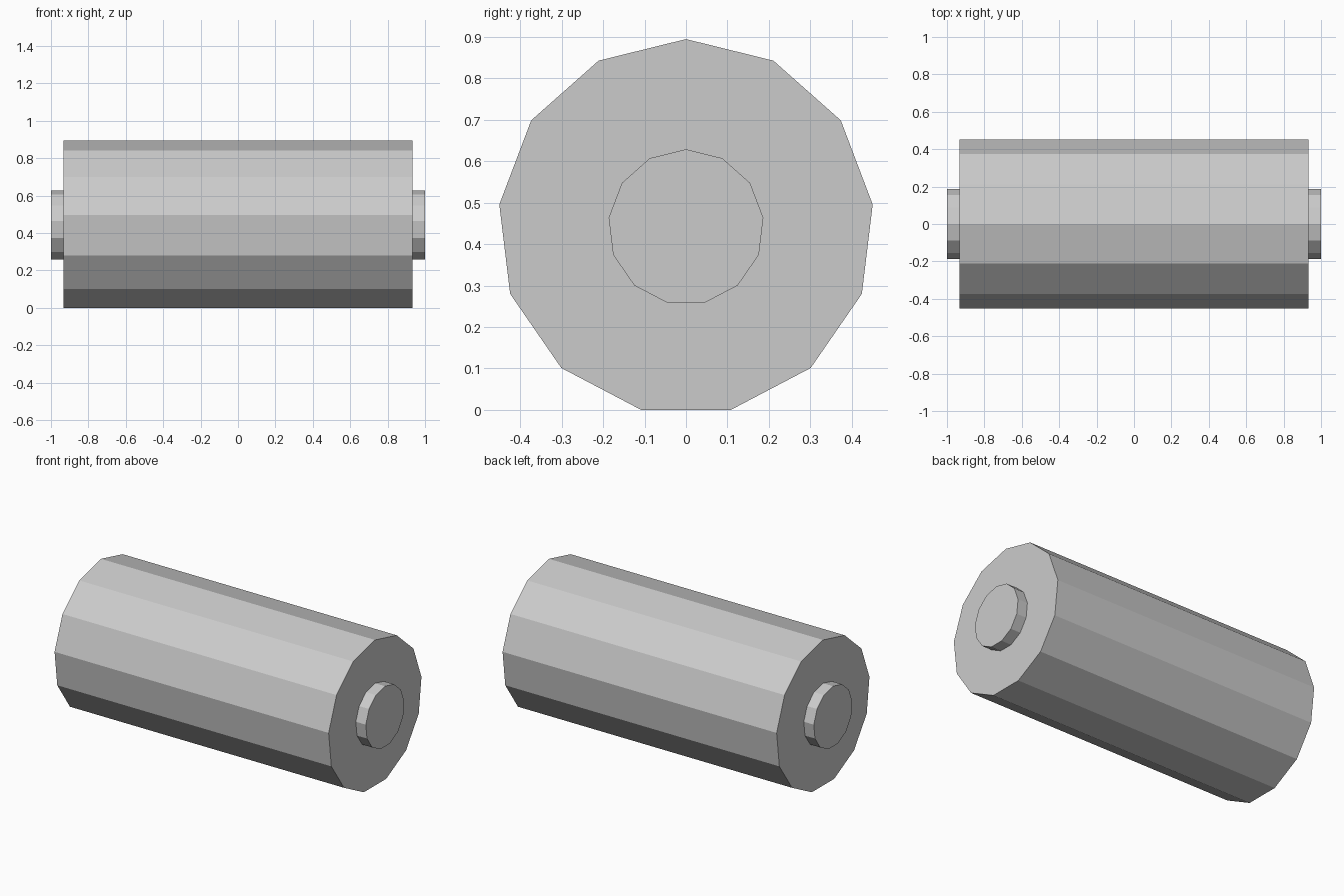
import bpy, math
from math import pi, sin, cos

if "Cube" in bpy.data.objects:
    bpy.data.objects.remove(bpy.data.objects["Cube"])

SIDES = 13
BODY_R = 0.454
AXIS_Z = BODY_R * cos(pi / SIDES)  # flat side rests on the ground


def prism(name, radius, half_length):
    """Flat-shaded prism along x with one edge pointing straight up."""
    ring = [(radius * sin(2 * pi * i / SIDES), radius * cos(2 * pi * i / SIDES))
            for i in range(SIDES)]
    verts = [(x, y, z) for x in (-half_length, half_length) for y, z in ring]
    n = SIDES
    faces = [tuple(range(n)), tuple(range(2 * n - 1, n - 1, -1))]
    faces += [(i, i + n, (i + 1) % n + n, (i + 1) % n) for i in range(n)]
    mesh = bpy.data.meshes.new(name)
    mesh.from_pydata(verts, [], faces)
    # ring runs clockwise seen from +x, so the -x cap already faces outward
    mesh.update()
    obj = bpy.data.objects.new(name, mesh)
    obj.location.z = AXIS_Z
    bpy.context.collection.objects.link(obj)
    return obj


# Main drum
prism("roller_body", BODY_R, 0.932)

# Axle running through the drum, showing as a stub at each end
prism("axle", 0.188, 1.0)
